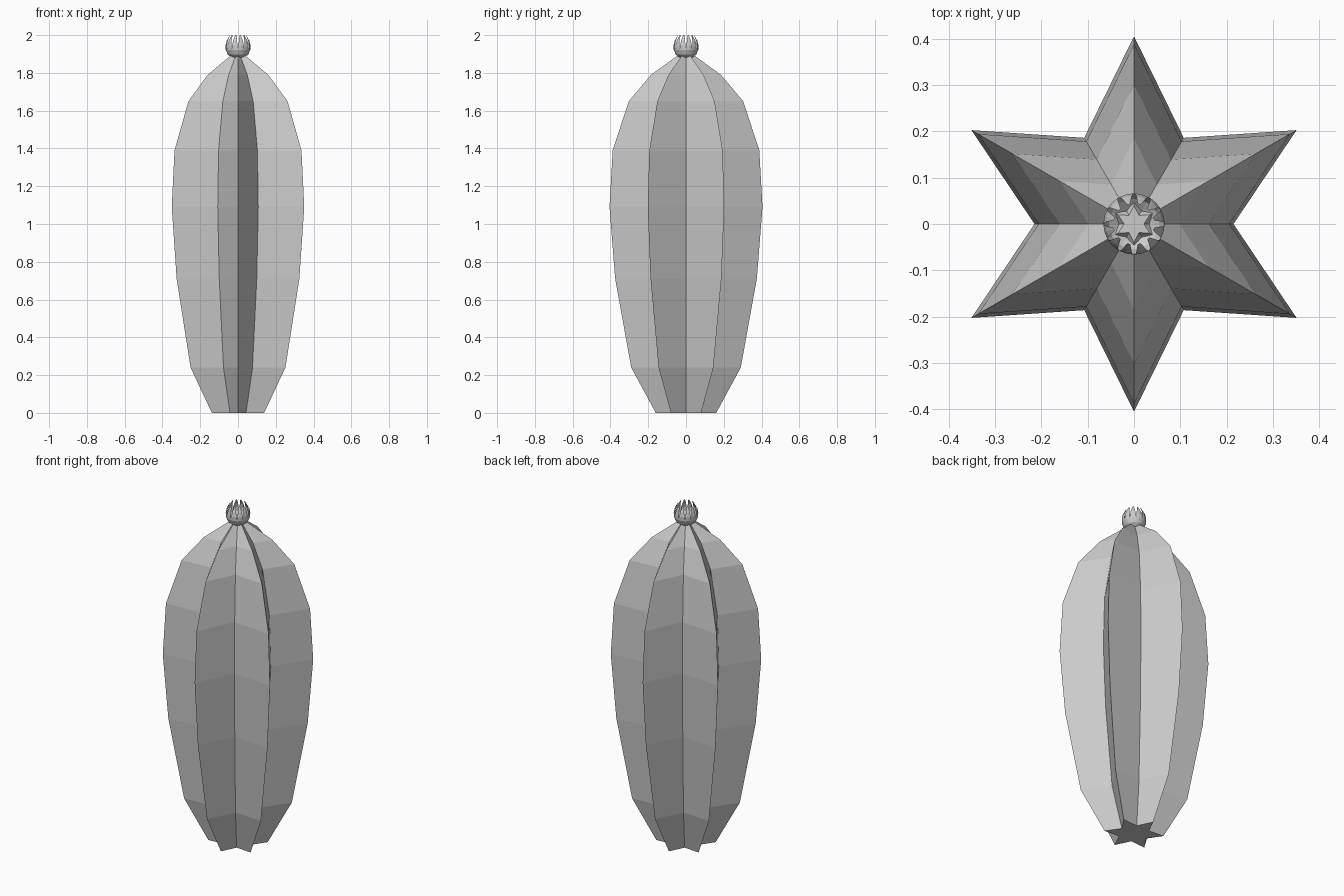
import bpy, bmesh
from math import sin, cos, pi

if "Cube" in bpy.data.objects:
    bpy.data.objects.remove(bpy.data.objects["Cube"])


def finish(bm, name):
    bmesh.ops.recalc_face_normals(bm, faces=bm.faces)
    mesh = bpy.data.meshes.new(name)
    bm.to_mesh(mesh)
    bm.free()
    obj = bpy.data.objects.new(name, mesh)
    bpy.context.collection.objects.link(obj)
    return obj


def ring(bm, count, z, radius_of, offset=0.0):
    verts = []
    for i in range(count):
        a = 2 * pi * i / count + offset
        r = radius_of(i)
        verts.append(bm.verts.new((r * cos(a), r * sin(a), z)))
    return verts


def bridge(bm, lower, upper):
    n = len(lower)
    for i in range(n):
        j = (i + 1) % n
        bm.faces.new((lower[i], lower[j], upper[j], upper[i]))


# Ribbed stem: six-pointed star section, (rib radius, height) profile
profile = [(0.16, 0), (0.29, 0.24), (0.375, 0.71), (0.405, 1.09),
           (0.388, 1.39), (0.303, 1.65), (0.185, 1.79), (0.04, 1.895)]
bm = bmesh.new()
rings = [ring(bm, 12, z, lambda i, r=r: r if i % 2 else r * 0.53)
         for r, z in profile]
for a, b in zip(rings, rings[1:]):
    bridge(bm, a, b)
bm.faces.new(rings[0])
bm.faces.new(rings[-1])
finish(bm, "cactus_stem")

# Flower: rounded open cup whose rim splits into pointed petals
PETALS = 12
bm = bmesh.new()
cup = [(0.034, 1.881), (0.054, 1.897), (0.065, 1.922)]
rings = [ring(bm, 2 * PETALS, z, lambda i, r=r: r) for r, z in cup]
for a, b in zip(rings, rings[1:]):
    bridge(bm, a, b)
bm.faces.new(rings[0])
rim = rings[-1]
for k in range(PETALS):
    base = [rim[2 * k], rim[2 * k + 1], rim[(2 * k + 2) % len(rim)]]
    mid = 2 * pi * (2 * k + 1) / (2 * PETALS)
    previous = base
    for r, z, spread in [(0.066, 1.945, 0.23), (0.060, 1.970, 0.18),
                         (0.044, 2.0, 0.07)]:
        row = [bm.verts.new((r * cos(mid + s), r * sin(mid + s), z))
               for s in (-spread, 0, spread)]
        for i in range(2):
            bm.faces.new((previous[i], previous[i + 1], row[i + 1], row[i]))
        previous = row
finish(bm, "flower")
